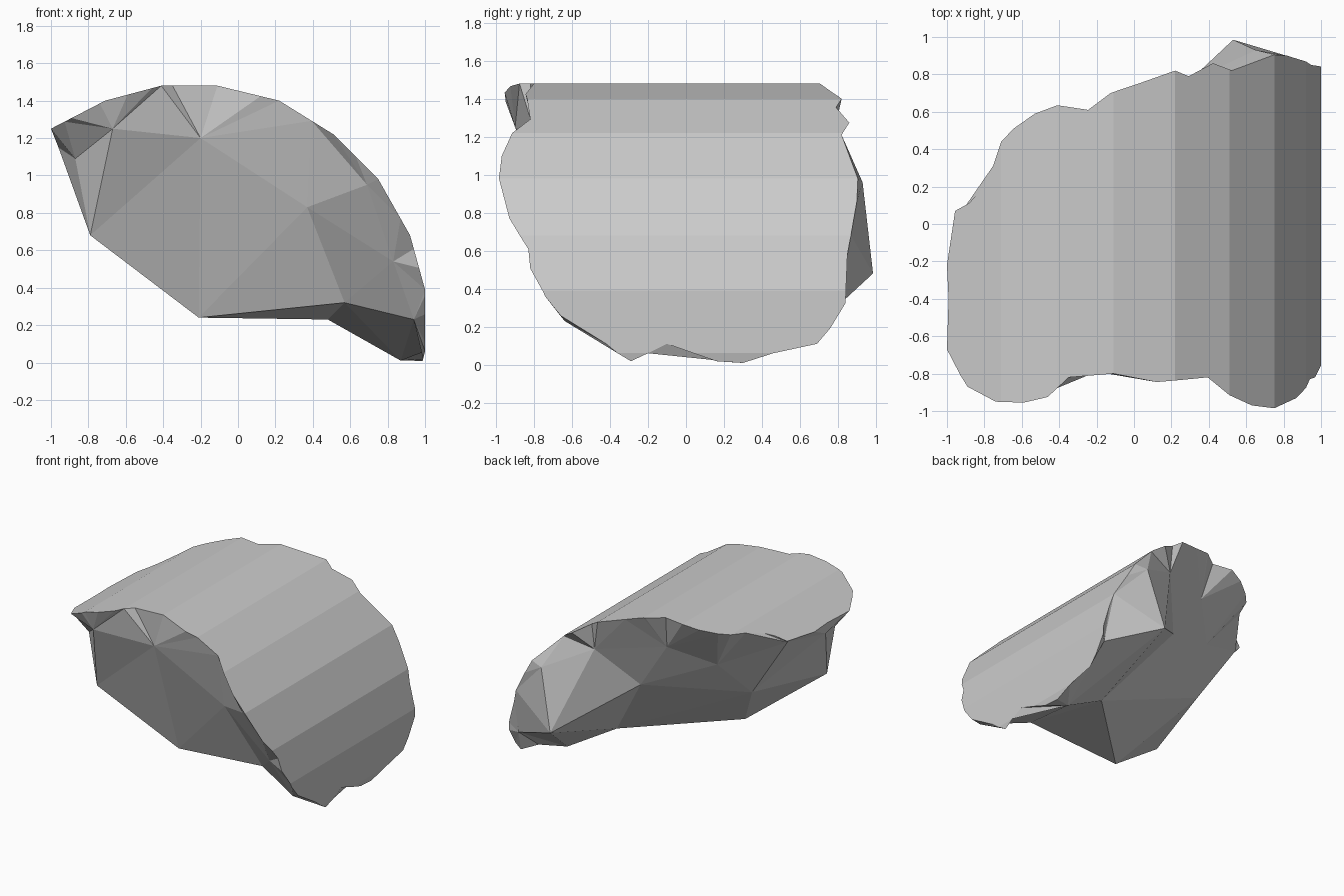
import bpy, bmesh, math
from mathutils import Vector

if "Cube" in bpy.data.objects:
    bpy.data.objects.remove(bpy.data.objects["Cube"])

# Faceted curved outer face of the broken drum: cross-section (x, z)
profile = [(-1, 1.25), (-.71, 1.40), (-.41, 1.48), (-.11, 1.48), (.22, 1.40), (.51, 1.22),
           (.75, .98), (.92, .68), (1, .39), (1, .06), (.985, 0)]

# Chipped outline on that face: (position along profile, y)
outline = [(.25, -.81), (.38, -.87), (.9, -.95), (1.4, -.955), (1.83, -.925), (2.2, -.82),
           (3, -.8), (3.7, -.845), (4.6, -.82), (5, -.915), (5.5, -.97), (6, -.985),
           (6.7, -.93), (7.25, -.83), (7.6, -.82), (8.1, -.74), (8.4, -.66), (8.85, -.42),
           (9, -.36), (9.7, -.29), (9, -.2), (8.85, -.1), (9, .04), (9.7, .16), (9.85, .3),
           (9, .46), (8.85, .69), (8.6, .76), (8.2, .84), (7.35, .85), (6.4, .9), (6, .905),
           (5.5, .86), (5.05, .82), (4.7, .86), (4.25, .79), (4, .82), (3.4, .75),
           (2.95, .7), (2.55, .61), (2, .635), (1.6, .59), (1.22, .51), (1, .44),
           (.85, .31), (.6, .17), (.4, .11), (.15, .07), (0, -.22), (.03, -.4), (0, -.67)]

# Fracture corners: a ring behind the outline, then the deep core corners
ring_pts = dict(L=(-.67, -.9, 1.25), V=(-.2, -.79, 1.2), M=(.37, -.7, .83), N=(.69, -.93, .95),
                P=(.83, -.78, .54), Q=(.94, -.64, .23), K=(.87, .28, .01), Y=(.95, .79, .3),
                G=(.53, .985, .48), X=(.65, .93, .96), E=(.29, .76, 1.14), I=(-.2, .53, 1.2),
                H=(-.47, .27, 1.03), Z=(-.94, .04, 1.25), W=(-.96, -.42, 1.15),
                S=(-.87, -.67, 1.09))
core_pts = dict(A=(-.21, -.46, .24), B=(-.79, -.68, .68), C=(-.6, .01, .74),
                D=(.05, .51, .82), T=(.57, -.5, .32), J=(.48, .2, .23))
core_faces = ("LVB VMA VAB MTA MPT MNP PQT QKT TKJ TJA KGJ KYG GXE GED GDJ JDC JCA "
              "DEI DIH DHC CHZ CZW CWB WSB CBA SLB").split()


def with_crossings(pts):
    """Add outline points wherever it crosses a profile corner."""
    out = []
    for (t0, y0), (t1, y1) in zip(pts, pts[1:] + pts[:1]):
        out.append((t0, y0))
        ks = [k for k in range(len(profile)) if min(t0, t1) + 1e-4 < k < max(t0, t1) - 1e-4]
        for k in sorted(ks, reverse=t1 < t0):
            out.append((k, y0 + (y1 - y0) * (k - t0) / (t1 - t0)))
    return out


# Outer face: flat polygon, cut into strips, then wrapped on the profile
bm = bmesh.new()
rim = [bm.verts.new((t, y, 0)) for t, y in with_crossings(outline)]
bm.faces.new(rim)
for k in range(1, len(profile) - 1):
    bmesh.ops.bisect_plane(bm, geom=bm.verts[:] + bm.edges[:] + bm.faces[:], dist=1e-4,
                           plane_co=(k, 0, 0), plane_no=(1, 0, 0))
for v in bm.verts:
    i = max(0, min(int(v.co.x + 1e-4), len(profile) - 2))
    f = v.co.x - i
    (x0, z0), (x1, z1) = profile[i], profile[i + 1]
    v.co = Vector((x0 + (x1 - x0) * f, v.co.y, z0 + (z1 - z0) * f))

# Broken sides: stitch outline to ring, taking the shorter diagonal each time
named = {k: bm.verts.new(p) for k, p in {**ring_pts, **core_pts}.items()}
ring = [named[k] for k in ring_pts]
n, m, i, j = len(rim), len(ring), 0, 0
while i < n or j < m:
    a, a2, b, b2 = rim[i % n], rim[(i + 1) % n], ring[j % m], ring[(j + 1) % m]
    if j == m or (i < n and (a2.co - b.co).length < (a.co - b2.co).length):
        bm.faces.new((a, b, a2))
        i += 1
    else:
        bm.faces.new((a, b, b2))
        j += 1

# Broken underside
for tri in core_faces:
    bm.faces.new([named[c] for c in tri])

bmesh.ops.recalc_face_normals(bm, faces=bm.faces[:])
mesh = bpy.data.meshes.new("stone_fragment")
bm.to_mesh(mesh)
bm.free()
bpy.context.collection.objects.link(bpy.data.objects.new("stone_fragment", mesh))
